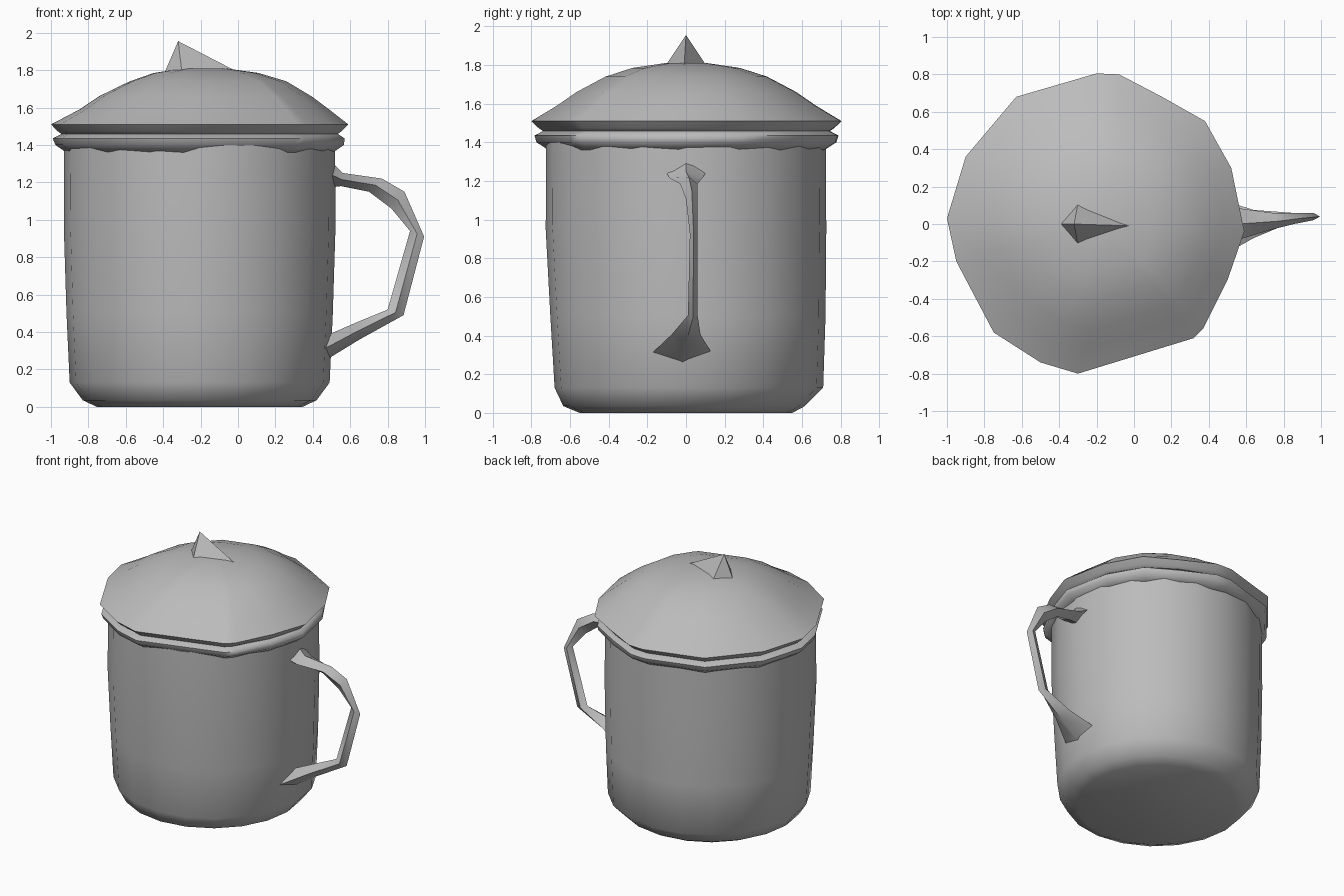
import bpy
import math

if "Cube" in bpy.data.objects:
    bpy.data.objects.remove(bpy.data.objects["Cube"])

grey = bpy.data.materials.new("plain grey")
grey.diffuse_color = (0.5, 0.5, 0.5, 1)
grey.use_nodes = True
grey.node_tree.nodes["Principled BSDF"].inputs["Base Color"].default_value = grey.diffuse_color


def make(name, verts, faces, angle):
    me = bpy.data.meshes.new(name)
    me.from_pydata(verts, [], faces)
    me.materials.append(grey)
    ob = bpy.data.objects.new(name, me)
    bpy.context.collection.objects.link(ob)
    bpy.ops.object.select_all(action='DESELECT')
    ob.select_set(True)
    bpy.context.view_layer.objects.active = ob
    bpy.ops.object.mode_set(mode='EDIT')
    bpy.ops.mesh.select_all(action='SELECT')
    bpy.ops.mesh.normals_make_consistent(inside=False)
    bpy.ops.object.mode_set(mode='OBJECT')
    bpy.ops.object.shade_smooth_by_angle(angle=math.radians(angle))
    return ob


def loft(name, rings, angle):
    """Skin a list of equal-length point rings and cap both ends."""
    n = len(rings[0])
    verts = [p for r in rings for p in r]
    faces = [list(range(n)), [(len(rings) - 1) * n + i for i in range(n)]]
    for k in range(len(rings) - 1):
        for i in range(n):
            j = (i + 1) % n
            faces.append((k * n + i, k * n + j, (k + 1) * n + j, (k + 1) * n + i))
    return make(name, verts, faces, angle)


# Pot body: rings of (z, radius, y offset)
N = 20
body = [(0, 0.55, 0.0), (0.035, 0.625, -0.01), (0.13, 0.695, 0.015),
        (0.5, 0.712, 0.01), (0.95, 0.726, 0), (1.40, 0.724, 0)]
loft("pot_body", [[(-0.205 + r * math.cos(math.tau * i / N),
                    oy + r * math.sin(math.tau * i / N), z) for i in range(N)]
                  for z, r, oy in body], 50)

# Uneven many-sided outline shared by the rim and lid
outline = [(0.59, -0.04), (0.52, 0.30), (0.38, 0.55), (0.15, 0.68),
           (-0.08, 0.80), (-0.20, 0.805), (-0.63, 0.68), (-0.90, 0.36),
           (-1.0, 0.03), (-0.95, -0.20), (-0.75, -0.58), (-0.50, -0.74),
           (-0.30, -0.80), (0.32, -0.61), (0.37, -0.56), (0.50, -0.30)]


def outline_ring(z, r, cx, roundness):
    ring = []
    for x, y in outline:
        x += 0.205
        d = math.hypot(x, y)
        s = r * (roundness / d + (1 - roundness) / 0.8)
        ring.append((cx + x * s, y * s, z))
    return ring


# Rolled rim under the lid
loft("pot_rim", [outline_ring(*a) for a in [
    (1.36, 0.715, -0.205, 0.8), (1.40, 0.775, -0.205, 0.3),
    (1.435, 0.785, -0.21, 0.1), (1.46, 0.74, -0.205, 0.5)]], 60)

# Domed lid with a flared edge
loft("lid", [outline_ring(*a) for a in [
    (1.45, 0.73, -0.205, 0.5), (1.475, 0.765, -0.205, 0.2),
    (1.51, 0.80, -0.205, 0.0), (1.59, 0.67, -0.18, 0.4),
    (1.66, 0.57, -0.175, 0.7), (1.74, 0.42, -0.16, 1),
    (1.785, 0.28, -0.17, 1), (1.81, 0.11, -0.18, 1)]], 60)

# Pointed lid knob
make("lid_knob", [(-0.32, 0, 1.955), (-0.40, 0, 1.77), (-0.30, 0.11, 1.79),
                  (-0.02, -0.01, 1.80), (-0.30, -0.11, 1.79)],
     [(0, 1, 2), (0, 2, 3), (0, 3, 4), (0, 4, 1), (1, 4, 3, 2)], 40)

# Handle: stations of (outer x, outer z, inner x, inner z, half width, centre y)
stations = [(0.47, 1.34, 0.47, 1.17, 0.11, 0.0),
            (0.56, 1.25, 0.55, 1.18, 0.085, 0.0),
            (0.77, 1.22, 0.70, 1.15, 0.045, 0.015),
            (0.89, 1.15, 0.82, 1.06, 0.03, 0.03),
            (0.995, 0.91, 0.92, 0.94, 0.02, 0.04),
            (0.885, 0.49, 0.80, 0.52, 0.025, 0.035),
            (0.65, 0.36, 0.63, 0.45, 0.075, 0.0),
            (0.47, 0.25, 0.47, 0.38, 0.15, -0.02)]
rings = []
for ox, oz, ix, iz, w, cy in stations:
    mx, mz = (ox + ix) / 2, (oz + iz) / 2
    rings.append([(ox, cy, oz), (mx, cy + w, mz), (ix, cy, iz), (mx, cy - w, mz)])
loft("handle", rings, 50)
